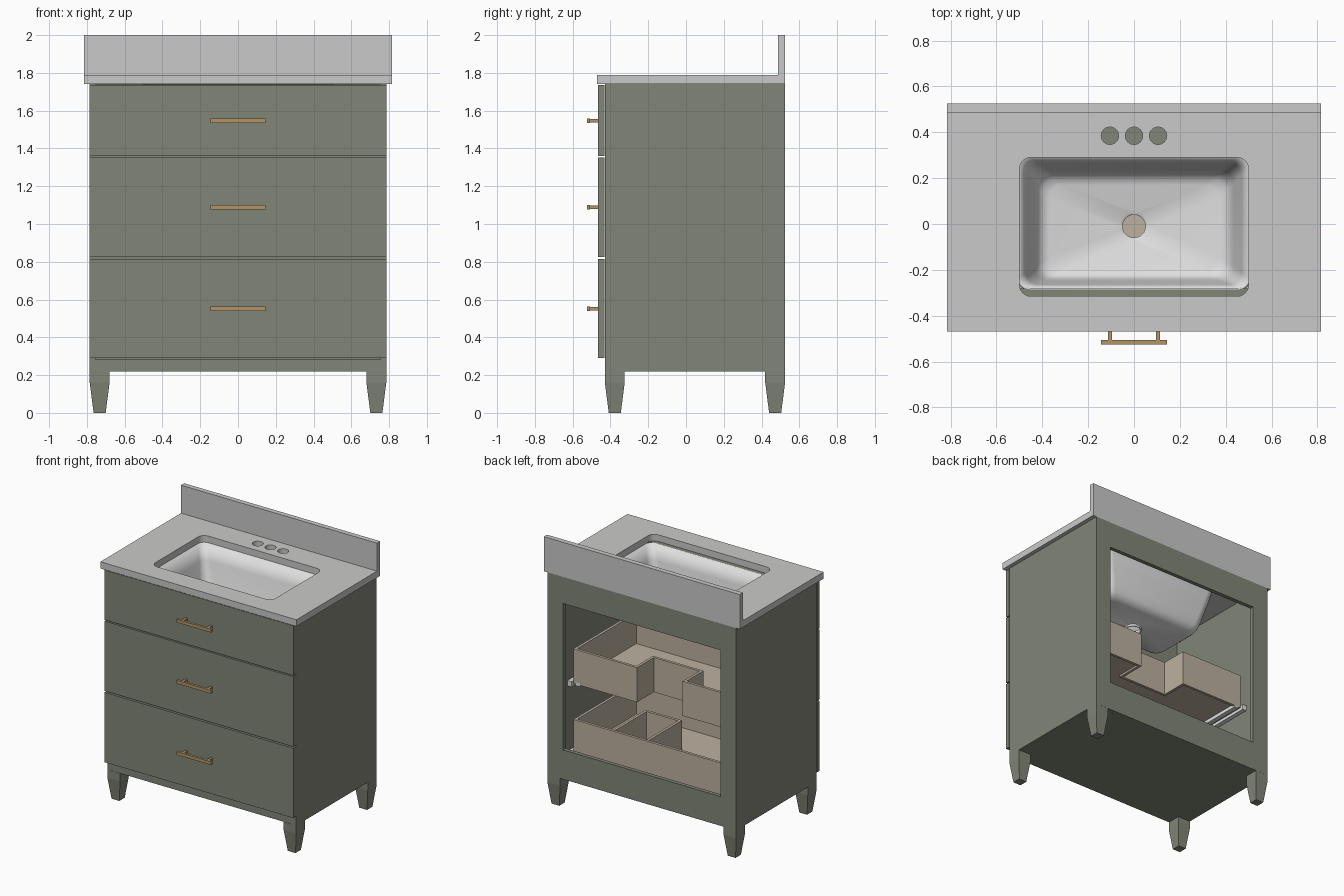
import bpy, bmesh, math

if "Cube" in bpy.data.objects:
    bpy.data.objects.remove(bpy.data.objects["Cube"])


def material(name, rgb, rough=0.6):
    m = bpy.data.materials.new(name)
    m.use_nodes = True
    m.diffuse_color = (*rgb, 1)
    bsdf = m.node_tree.nodes["Principled BSDF"]
    bsdf.inputs["Base Color"].default_value = (*rgb, 1)
    bsdf.inputs["Roughness"].default_value = rough
    return m


GREEN = material("sage green paint", (0.22, 0.235, 0.182))
STONE = material("grey stone", (0.59, 0.59, 0.585))
CERAMIC = material("white ceramic", (0.74, 0.74, 0.74))
WOOD = material("pale wood", (0.51, 0.44, 0.35))
BRASS = material("brushed brass", (0.45, 0.30, 0.14))
STEEL = material("slide steel", (0.75, 0.75, 0.75))


def add_object(name, data, mat):
    obj = bpy.data.objects.new(name, data)
    data.materials.append(mat)
    bpy.context.collection.objects.link(obj)
    return obj


def box(name, x, y, z, mat):
    """Box from (min, max) pairs on each axis."""
    bm = bmesh.new()
    bmesh.ops.create_cube(bm, size=1)
    for v in bm.verts:
        v.co = [(a + b) / 2 + c * (b - a) for (a, b), c in zip((x, y, z), v.co)]
    me = bpy.data.meshes.new(name)
    bm.to_mesh(me)
    bm.free()
    return add_object(name, me, mat)


def rounded(x0, x1, y0, y1, r=0.0, steps=0):
    """Counter-clockwise rounded rectangle; a circle when r is half its size."""
    corners = [(x1 - r, y1 - r), (x0 + r, y1 - r), (x0 + r, y0 + r), (x1 - r, y0 + r)]
    pts = []
    for i, (cx, cy) in enumerate(corners):
        for k in range(steps + 1):
            a = math.pi / 2 * (i + (k / steps if steps else 0.5))
            pts.append((cx + r * math.cos(a), cy + r * math.sin(a)))
    return pts


def circle(cx, cy, r, steps=6):
    return rounded(cx - r, cx + r, cy - r, cy + r, r, steps)


def plate(name, loops, z0, z1, mat):
    """Flat slab from an outline, with further loops as holes."""
    cu = bpy.data.curves.new(name, "CURVE")
    cu.dimensions, cu.fill_mode = "2D", "BOTH"
    cu.extrude = (z1 - z0) / 2
    for pts in loops:
        sp = cu.splines.new("POLY")
        sp.points.add(len(pts) - 1)
        sp.use_cyclic_u = True
        for p, (x, y) in zip(sp.points, pts):
            p.co = (x, y, 0, 1)
    tmp = bpy.data.objects.new(name + "_outline", cu)
    bpy.context.collection.objects.link(tmp)
    bpy.context.view_layer.update()
    dg = bpy.context.evaluated_depsgraph_get()
    me = bpy.data.meshes.new_from_object(tmp.evaluated_get(dg))
    bpy.data.objects.remove(tmp)
    me.materials.clear()
    for v in me.vertices:
        v.co.z += (z0 + z1) / 2
    for p in me.polygons:
        p.use_smooth = False
    return add_object(name, me, mat)


def loft(name, rings, mat, caps=False):
    """Skin a stack of (points, z) rings listed from top to bottom."""
    bm = bmesh.new()
    rows = [[bm.verts.new((x, y, z)) for x, y in pts] for pts, z in rings]
    for a, b in zip(rows, rows[1:]):
        n = len(a)
        for i in range(n):
            j = (i + 1) % n
            bm.faces.new((a[i], a[j], b[j], b[i]))
    if caps:
        bm.faces.new(rows[0])
        bm.faces.new(rows[-1])
        bmesh.ops.recalc_face_normals(bm, faces=bm.faces)
    me = bpy.data.meshes.new(name)
    bm.to_mesh(me)
    bm.free()
    return add_object(name, me, mat)


BACK, FACE = 0.525, -0.43
SIDE, INNER = 0.785, 0.755
SIDES = (("left", 1), ("right", -1))


def span(s, a, b):
    return tuple(sorted((s * a, s * b)))


# Carcass: sides, floor, front rails and the open back frame
for label, s in SIDES:
    box(f"{label}_side_panel", span(s, INNER, SIDE), (FACE, BACK), (0.22, 1.74), GREEN)
    box(f"{label}_back_stile", span(s, 0.655, INNER), (0.495, BACK), (0.44, 1.54), GREEN)
inside = (-INNER, INNER)
box("floor_panel", inside, (FACE + 0.01, BACK - 0.01), (0.22, 0.25), GREEN)
box("back_top_rail", inside, (0.495, BACK), (1.54, 1.74), GREEN)
box("back_bottom_rail", inside, (0.495, BACK), (0.22, 0.44), GREEN)
box("front_bottom_rail", inside, (FACE + 0.002, FACE + 0.03), (0.22, 0.283), GREEN)
box("front_top_rail", inside, (FACE, -0.282), (1.70, 1.739), GREEN)
for label, z in (("upper", 1.355), ("lower", 0.82)):
    box(f"{label}_middle_rail", inside, (FACE, FACE + 0.03), (z - 0.03, z + 0.03), GREEN)

# Tapered legs
for label, s in SIDES:
    for end, y in (("front", -0.377), ("back", 0.472)):
        x = s * 0.7325

        def square(h):
            return rounded(x - h, x + h, y - h, y + h)

        loft(f"{end}_{label}_leg",
             [(square(0.0525), 0.22), (square(0.0525), 0.16), (square(0.032), 0.0)],
             GREEN, caps=True)

# Drawer fronts with bar handles
for label, z0, z1, hz in (("top", 1.36, 1.735, 1.547), ("middle", 0.826, 1.351, 1.088),
                          ("bottom", 0.29, 0.815, 0.552)):
    box(f"{label}_drawer_front", (-SIDE, SIDE), (-0.465, -0.432), (z0, z1), GREEN)
    box(f"{label}_handle_bar", (-0.145, 0.145), (-0.525, -0.507),
        (hz - 0.012, hz + 0.012), BRASS)
    for side, s in SIDES:
        box(f"{label}_handle_{side}_post", span(s, 0.095, 0.113), (-0.509, -0.464),
            (hz - 0.009, hz + 0.009), BRASS)

# Drawer boxes: the upper one wraps around the plumbing
T, BOX_X, BOX_Y = 0.02, 0.72, 0.31


def notched(inset):
    x, y0, y1 = BOX_X - inset, FACE + inset, BOX_Y - inset
    n, d = 0.19 + inset, 0.11 - inset
    return [(-x, y0), (x, y0), (x, y1), (n, y1), (n, d), (-n, d), (-n, y1), (-x, y1)]


def plain(inset):
    return rounded(inset - BOX_X, BOX_X - inset, FACE + inset, BOX_Y - inset)


for label, outline, z0, z1 in (("middle", notched, 0.84, 1.10), ("bottom", plain, 0.31, 0.57)):
    plate(f"{label}_drawer_walls", [outline(0), outline(T)], z0, z1, WOOD)
    plate(f"{label}_drawer_floor", [outline(T / 2)], z0 + 0.015, z0 + 0.03, WOOD)
    for side, s in SIDES:
        box(f"{label}_{side}_slide", span(s, 0.665, 0.70), (FACE + 0.03, BOX_Y),
            (z0 - 0.012, z0 + 0.014), STEEL)
        box(f"{label}_{side}_slide_bracket", span(s, 0.722, INNER), (FACE + 0.03, BOX_Y + 0.02),
            (z0 - 0.02, z0 + 0.02), STEEL)

# Small compartment in the bottom drawer
for label, x in (("outer", 0.40), ("inner", 0.12)):
    box(f"{label}_divider", (x - 0.01, x + 0.01), (-0.10, BOX_Y - T), (0.34, 0.565), WOOD)
box("cross_divider", (0.11, 0.41), (-0.11, -0.09), (0.34, 0.565), WOOD)

# Countertop with basin opening and three tap holes, and the backsplash
holes = [circle(x, 0.385, 0.038) for x in (-0.105, 0, 0.105)]
opening = rounded(-0.5, 0.5, -0.315, 0.29, 0.05, 6)
plate("countertop", [rounded(-0.815, 0.815, -0.47, BACK), opening] + holes, 1.74, 1.79, STONE)
box("backsplash", (-0.815, 0.815), (0.487, BACK), (1.79, 2.0), STONE)

# Basin: rounded bowl sloping to an open drain
bowl = []
for inset, front, back, r, z in ((0, 0, 0, 0.05, 1.74), (0.03, 0.016, 0.025, 0.055, 1.62),
                                 (0.065, 0.033, 0.055, 0.06, 1.48),
                                 (0.08, 0.042, 0.07, 0.06, 1.425),
                                 (0.10, 0.056, 0.09, 0.06, 1.398),
                                 (0.13, 0.08, 0.12, 0.06, 1.388)):
    bowl.append((rounded(inset - 0.5, 0.5 - inset, front - 0.28, 0.29 - back, r, 6), z))
bowl += [(circle(0, -0.01, 0.062), 1.374), (circle(0, -0.01, 0.05), 1.366),
         (circle(0, -0.01, 0.05), 1.345)]
basin = loft("basin", bowl, CERAMIC)
basin.data.flip_normals()
if sum(p.normal.z for p in basin.data.polygons) < 0:
    basin.data.flip_normals()
shell = basin.modifiers.new("thickness", "SOLIDIFY")
shell.thickness, shell.offset = 0.012, -1
bpy.ops.object.select_all(action="DESELECT")
basin.select_set(True)
bpy.context.view_layer.objects.active = basin
bpy.ops.object.shade_smooth_by_angle(angle=math.radians(50))
